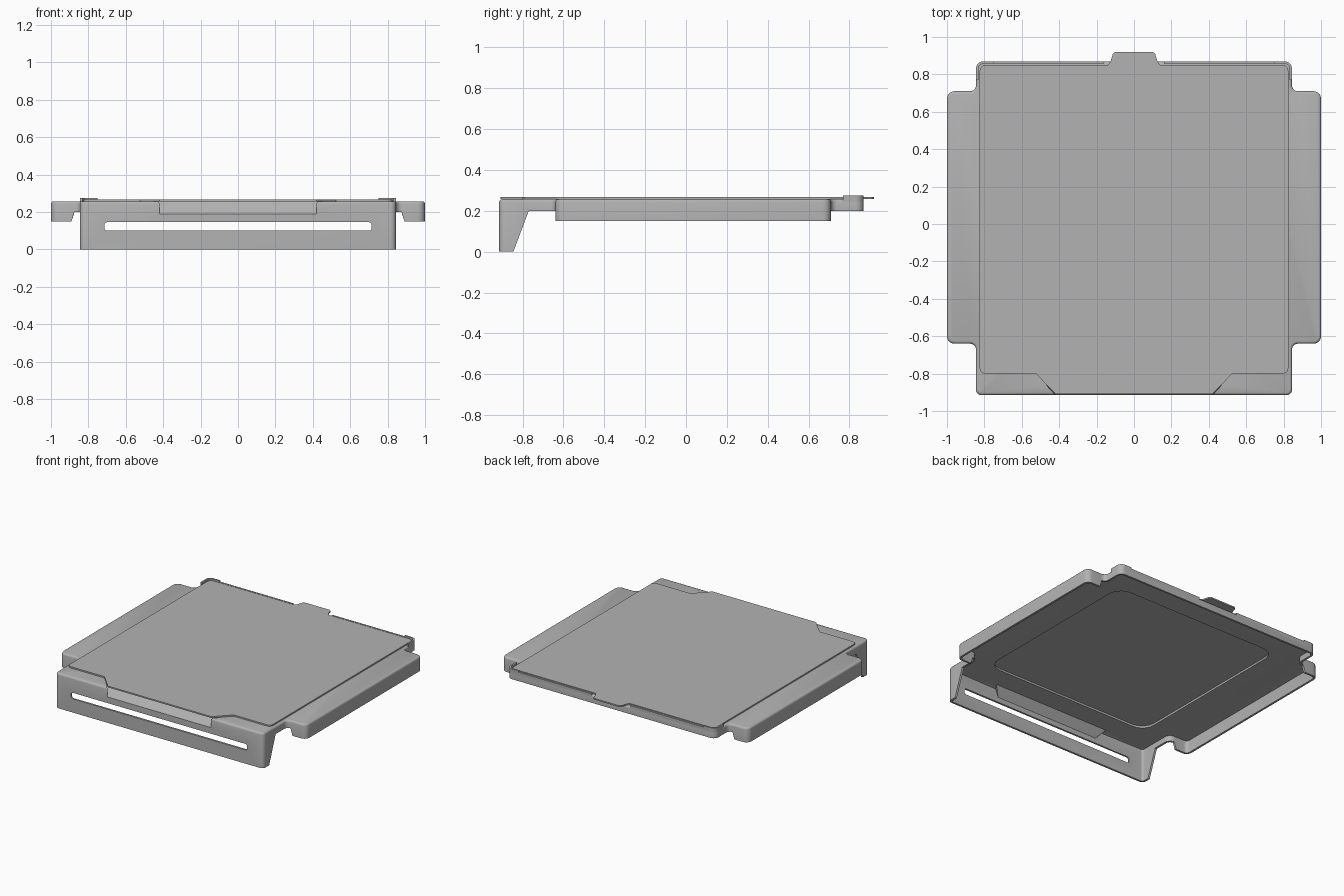
import bpy, bmesh, math
from mathutils import Matrix, Vector

if "Cube" in bpy.data.objects:
    bpy.data.objects.remove(bpy.data.objects["Cube"])

grey = bpy.data.materials.new("light grey")
grey.use_nodes = True
grey.diffuse_color = (0.45, 0.45, 0.45, 1)
grey.node_tree.nodes["Principled BSDF"].inputs["Base Color"].default_value = (0.45, 0.45, 0.45, 1)

DECK = 0.257        # top of the tray
EDGE = -0.915       # front face
HALF = 0.845        # half width of the tray body


def rounded(corners, steps=5):
    """Corners are (x, y, radius, extra); right-angled ones get an arc."""
    out = []
    for i, (x, y, r, extra) in enumerate(corners):
        p = Vector((x, y))
        if r == 0:
            out.append((x, y, extra))
            continue
        u = (Vector(corners[i - 1][:2]) - p).normalized()
        v = (Vector(corners[(i + 1) % len(corners)][:2]) - p).normalized()
        c = p + r * (u + v)
        for k in range(steps + 1):
            a = math.pi / 2 * k / steps
            q = c - r * (v * math.cos(a) + u * math.sin(a))
            out.append((q.x, q.y, extra))
    return out


def mirrored(half):
    return half + [(-p[0],) + tuple(p[1:]) for p in reversed(half)]


def finish(name, bm):
    bmesh.ops.recalc_face_normals(bm, faces=bm.faces)
    me = bpy.data.meshes.new(name)
    bm.to_mesh(me)
    bm.free()
    ob = bpy.data.objects.new(name, me)
    bpy.context.collection.objects.link(ob)
    me.materials.append(grey)
    me.shade_smooth()
    me.set_sharp_from_angle(angle=math.radians(35))
    return ob


def prism(name, corners, z0, z1, flip=1):
    bm = bmesh.new()
    face = bm.faces.new([bm.verts.new((flip * x, y, z0)) for x, y, _ in rounded(corners)])
    ext = bmesh.ops.extrude_face_region(bm, geom=[face])
    top = [g for g in ext["geom"] if isinstance(g, bmesh.types.BMVert)]
    bmesh.ops.translate(bm, verts=top, vec=(0, 0, z1 - z0))
    return finish(name, bm)


def rectangle(x, y0, y1, r):
    return [(x, y0, r, 0), (x, y1, r, 0), (-x, y1, r, 0), (-x, y0, r, 0)]


# Tray outline: the extra value is the height of the skirt's lower edge
side = [(0.42, EDGE, 0, 0), (HALF, EDGE, 0.03, 0), (HALF, -0.845, 0, 0),
        (HALF, -0.77, 0, 0.2), (HALF, -0.64, 0.03, 0.2), (0.89, -0.64, 0, 0.15),
        (1, -0.64, 0.04, 0.15), (1, 0.71, 0.04, 0.15), (0.89, 0.71, 0, 0.15),
        (HALF, 0.71, 0.03, 0.2), (HALF, 0.87, 0.04, 0.2)]
path = rounded(mirrored(side))

# Tray: deck, finger recess and skirt as one folded skin
bm = bmesh.new()
top = [bm.verts.new((x, y, DECK)) for x, y, z in path]
low = [bm.verts.new((x, y, z)) for x, y, z in path[1:-1]]
inner = [bm.verts.new((x, -0.86, DECK)) for x in (-0.47, 0.47)]
dip = [bm.verts.new((x, EDGE, 0.19)) for x in (-0.42, 0.42)]
deck = bm.faces.new(top + inner)
for i in range(len(low) - 1):
    bm.faces.new((top[i + 1], low[i], low[i + 1], top[i + 2]))
bm.faces.new((low[-1], low[0], top[1], top[0], dip[1], dip[0], top[-1], top[-2]))
bm.faces.new((inner[0], inner[1], dip[1], dip[0]))
bm.faces.new((inner[1], top[0], dip[1]))
bm.faces.new((inner[0], dip[0], top[-1]))
rim = [e for e in deck.edges if not any(v in inner for v in e.verts)]
bmesh.ops.recalc_face_normals(bm, faces=bm.faces)
if deck.normal.z < 0:
    bmesh.ops.reverse_faces(bm, faces=bm.faces)
bmesh.ops.bevel(bm, geom=rim, offset=0.014, segments=3, profile=0.5, affect='EDGES')
# keep the skin's outward side facing up before thickening
me = bpy.data.meshes.new("tray")
bm.to_mesh(me)
bm.free()
tray = bpy.data.objects.new("tray", me)
bpy.context.collection.objects.link(tray)
me.materials.append(grey)
shell = tray.modifiers.new("thickness", 'SOLIDIFY')
shell.thickness = 0.015
shell.offset = -1

# Cutters: window in the deck and slot in the front panel
window = prism("window_cutter", rectangle(0.675, -0.7, 0.65, 0.1), 0.22, 0.3)
slot = prism("slot_cutter", rectangle(0.715, 0.1, 0.145, 0.015), 0.86, 1)
slot.data.transform(Matrix.Rotation(math.pi / 2, 4, 'X'))
for cutter in (window, slot):
    cutter.hide_render = True
    cut = tray.modifiers.new("cut", 'BOOLEAN')
    cut.operation = 'DIFFERENCE'
    cut.solver = 'EXACT'
    cut.object = cutter

# Bake the cuts and drop the cutters
bpy.context.view_layer.update()
deps = bpy.context.evaluated_depsgraph_get()
baked = bpy.data.meshes.new_from_object(tray.evaluated_get(deps))
tray.modifiers.clear()
tray.data = baked
baked.shade_smooth()
baked.set_sharp_from_angle(angle=math.radians(35))
for cutter in (window, slot):
    bpy.data.objects.remove(cutter)

# Removable sheet with a front tongue and a back pull tab
prism("sheet", mirrored([(0.42, -0.908, 0, 0), (0.525, -0.8, 0, 0), (0.825, -0.8, 0.03, 0),
                         (0.825, 0.85, 0.03, 0), (0.14, 0.85, 0, 0), (0.125, 0.87, 0, 0),
                         (0.113, 0.91, 0, 0), (0.1, 0.92, 0, 0)]), DECK, 0.267)

# Back stops: raised corners and a low lip between them
for name, s in (("left", 1), ("right", -1)):
    prism(name + "_corner_stop",
          [(HALF, 0.77, 0, 0), (HALF, 0.87, 0.04, 0), (0.75, 0.87, 0, 0),
           (0.75, 0.857, 0, 0), (0.832, 0.857, 0.028, 0), (0.832, 0.77, 0, 0)],
          0.235, 0.275, s)
    prism(name + "_back_lip",
          [(0.16, 0.857, 0, 0), (0.75, 0.857, 0, 0), (0.75, 0.87, 0, 0), (0.16, 0.87, 0, 0)],
          0.235, 0.265, s)
